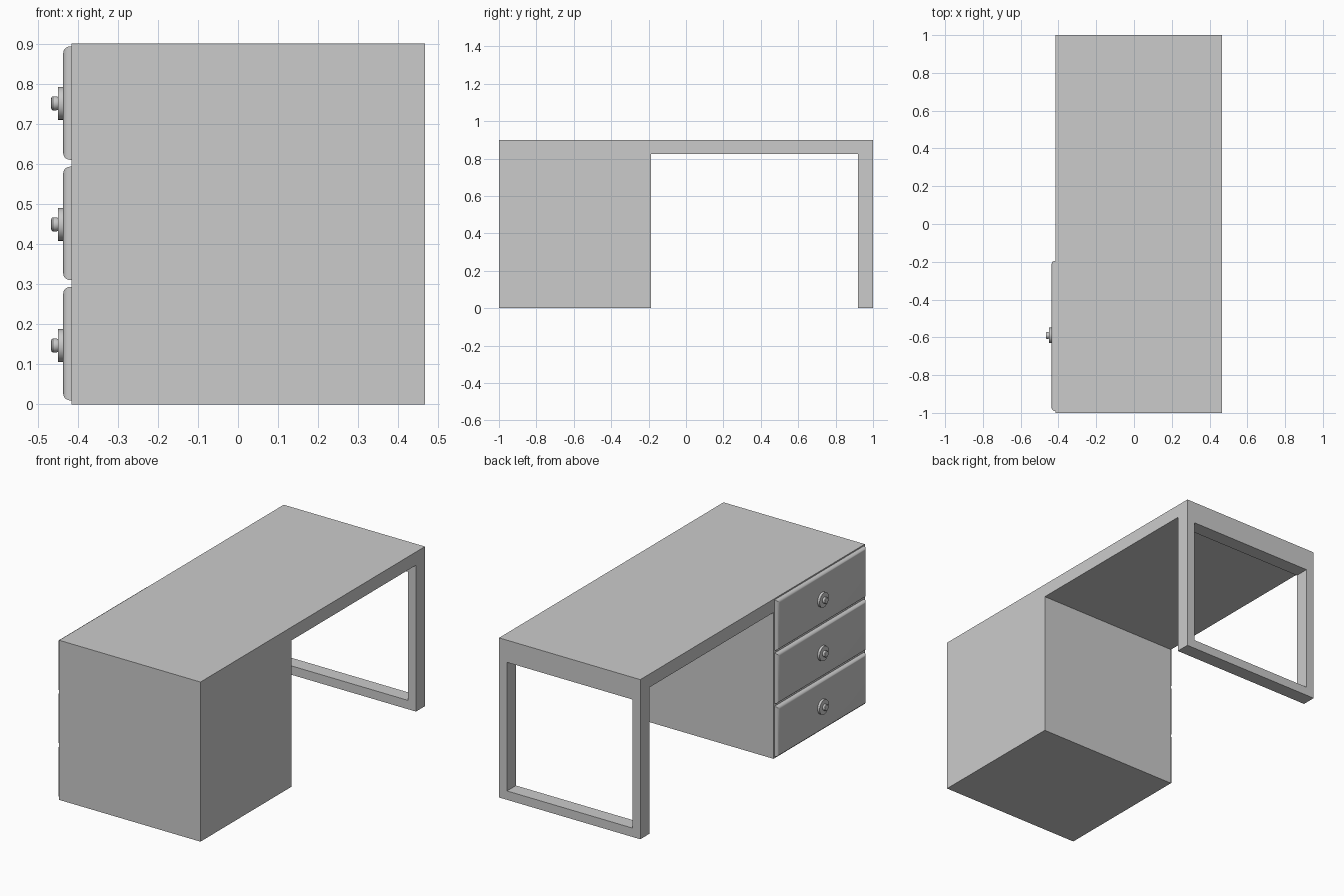
import bpy
import bmesh
from math import pi, cos, sin
from mathutils import Vector

if "Cube" in bpy.data.objects:
    bpy.data.objects.remove(bpy.data.objects["Cube"], do_unlink=True)

grey = bpy.data.materials.new("plain_grey")
grey.use_nodes = True
GREY = (0.6, 0.6, 0.6, 1)
grey.diffuse_color = GREY
grey.node_tree.nodes["Principled BSDF"].inputs["Base Color"].default_value = GREY

X_BACK, X_OPEN = -0.415, 0.466   # desk depth; the drawers sit on the low side
HEIGHT, UNDERSIDE = 0.9, 0.825
CABINET_Y, LEG_Y = -0.187, 0.92
RAIL = 0.05


def add_object(name, bm):
    bmesh.ops.recalc_face_normals(bm, faces=bm.faces)
    mesh = bpy.data.meshes.new(name)
    bm.to_mesh(mesh)
    bm.free()
    mesh.materials.append(grey)
    obj = bpy.data.objects.new(name, mesh)
    bpy.context.collection.objects.link(obj)
    return obj


def box(low, high):
    low, high = Vector(low), Vector(high)
    bm = bmesh.new()
    bmesh.ops.create_cube(bm, size=1)
    bmesh.ops.scale(bm, vec=high - low, verts=bm.verts)
    bmesh.ops.translate(bm, vec=(low + high) / 2, verts=bm.verts)
    return bm


def smooth(obj):
    bpy.ops.object.select_all(action="DESELECT")
    obj.select_set(True)
    bpy.context.view_layer.objects.active = obj
    bpy.ops.object.shade_smooth_by_angle(angle=pi / 6)


# Cabinet, top and leg slab as one side profile extruded across the depth
profile = [(-1, 0), (CABINET_Y, 0), (CABINET_Y, UNDERSIDE), (LEG_Y, UNDERSIDE),
           (LEG_Y, 0), (1, 0), (1, HEIGHT), (-1, HEIGHT)]
bm = bmesh.new()
side = bm.faces.new([bm.verts.new((X_BACK, y, z)) for y, z in profile])
new = bmesh.ops.extrude_face_region(bm, geom=[side])["geom"]
bmesh.ops.translate(bm, vec=(X_OPEN - X_BACK, 0, 0),
                    verts=[v for v in new if isinstance(v, bmesh.types.BMVert)])
desk = add_object("desk_body", bm)

# Opening that turns the leg slab into a frame
cutter = add_object("leg_opening_cutter",
                    box((X_BACK + RAIL, LEG_Y - 0.05, RAIL),
                        (X_OPEN - RAIL, 1.1, UNDERSIDE - RAIL)))
cutter.hide_render = True
cutter.hide_viewport = True
cut = desk.modifiers.new("leg_opening", "BOOLEAN")
cut.operation = "DIFFERENCE"
cut.solver = "EXACT"
cut.object = cutter

# Knob outline: (distance from the drawer face, radius)
knob_outline = [(0, 0.041), (0.013, 0.041), (0.013, 0.016), (0.017, 0.0175),
                (0.026, 0.0175), (0.029, 0.0155), (0.03, 0.012)]
FACE_X, KNOB_Y, SIDES = -0.436, -0.59, 32

for i, label in enumerate(("bottom", "middle", "top")):
    # Drawer front with rounded outer edges
    z = 0.01 + 0.3 * i
    bm = box((FACE_X, -0.99, z), (X_BACK, -0.195, z + 0.283))
    outer = [e for e in bm.edges if all(v.co.x < FACE_X + 0.001 for v in e.verts)]
    bmesh.ops.bevel(bm, geom=outer, offset=0.017, segments=5, profile=0.5,
                    affect="EDGES")
    smooth(add_object(label + "_drawer_front", bm))

    # Turned knob with a flat backplate
    knob_z = 0.147 + 0.302 * i
    bm = bmesh.new()
    rings = [[bm.verts.new((FACE_X - d, KNOB_Y + r * cos(2 * pi * k / SIDES),
                            knob_z + r * sin(2 * pi * k / SIDES)))
              for k in range(SIDES)] for d, r in knob_outline]
    for a, b in zip(rings, rings[1:]):
        for k in range(SIDES):
            n = (k + 1) % SIDES
            bm.faces.new((a[k], a[n], b[n], b[k]))
    bm.faces.new(rings[0])
    bm.faces.new(rings[-1])
    smooth(add_object(label + "_drawer_knob", bm))
